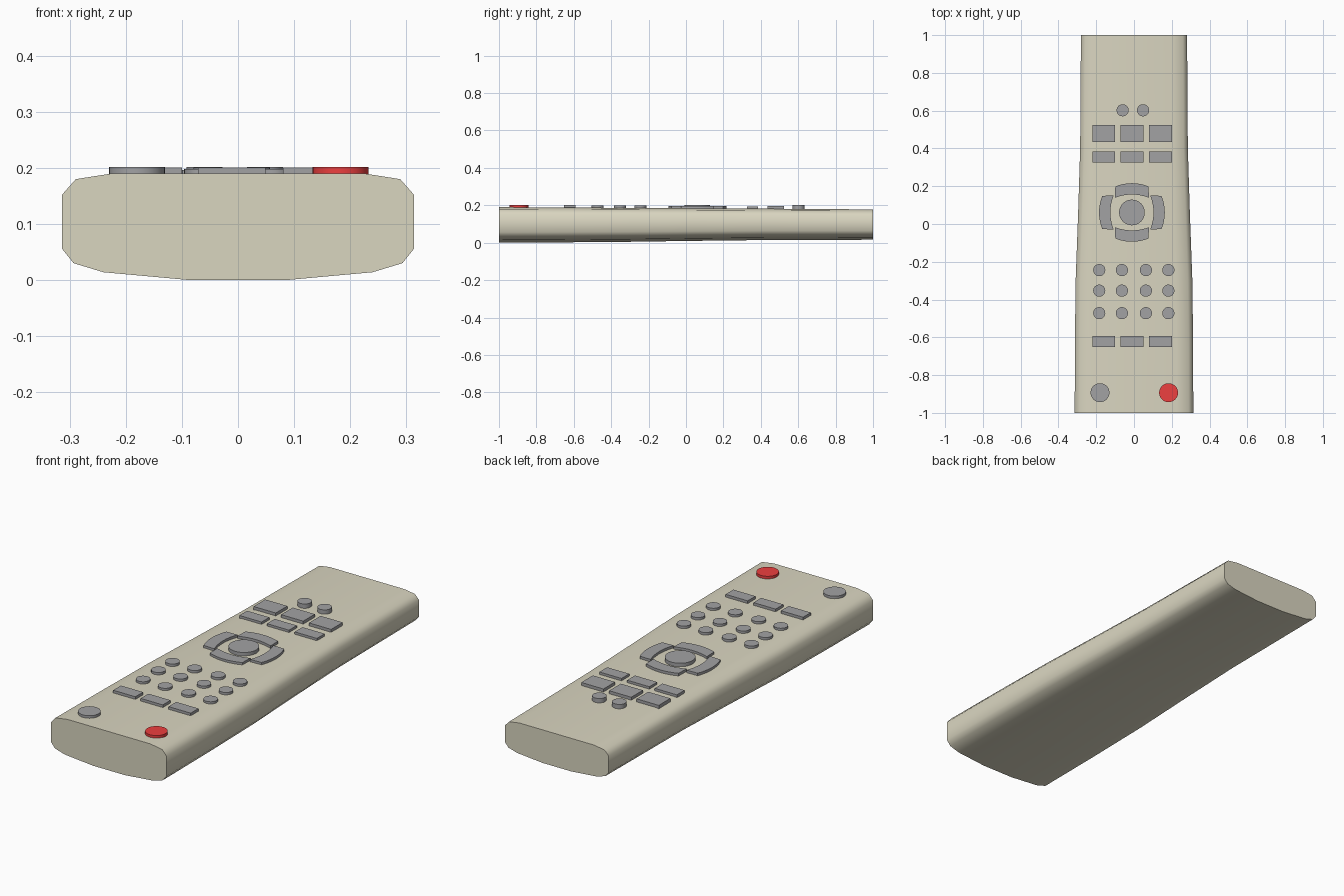
import bpy, bmesh, math

if "Cube" in bpy.data.objects:
    bpy.data.objects.remove(bpy.data.objects["Cube"])


def material(name, rgb):
    m = bpy.data.materials.new(name)
    m.diffuse_color = (*rgb, 1)
    m.use_nodes = True
    m.node_tree.nodes["Principled BSDF"].inputs["Base Color"].default_value = m.diffuse_color
    return m


CASE = material("khaki_plastic", (0.70, 0.67, 0.53))
DARK = material("dark_rubber", (0.36, 0.36, 0.37))
RED = material("red_rubber", (0.85, 0.05, 0.05))


def finish(name, bm, mat, angle=30):
    bmesh.ops.recalc_face_normals(bm, faces=bm.faces)
    me = bpy.data.meshes.new(name)
    bm.to_mesh(me)
    bm.free()
    me.materials.append(mat)
    ob = bpy.data.objects.new(name, me)
    bpy.context.collection.objects.link(ob)
    bpy.ops.object.select_all(action='DESELECT')
    ob.select_set(True)
    bpy.context.view_layer.objects.active = ob
    bpy.ops.object.shade_smooth_by_angle(angle=math.radians(angle))
    return ob


def surface_z(y):
    # height of the gently sloping top face
    return 0.184 - 0.006 * y


def key(name, outline, y, top, mat=DARK):
    # prism sunk slightly into the case
    bm = bmesh.new()
    low = surface_z(y) - 0.01
    f = bm.faces.new([bm.verts.new((px, py, low)) for px, py in outline])
    r = bmesh.ops.extrude_face_region(bm, geom=[f])
    for v in r["geom"]:
        if isinstance(v, bmesh.types.BMVert):
            v.co.z = top
    return finish(name, bm, mat)


def round_key(name, x, y, r, top, mat=DARK):
    n = 32
    pts = [(x + r * math.cos(2 * math.pi * i / n), y + r * math.sin(2 * math.pi * i / n))
           for i in range(n)]
    key(name, pts, y, top, mat)


def bar_key(name, x, y, w, h, top):
    key(name, [(x - w / 2, y - h / 2), (x + w / 2, y - h / 2),
               (x + w / 2, y + h / 2), (x - w / 2, y + h / 2)], y, top)


# case: half cross-section mirrored and lofted along y
half = [(0.086, 0.000), (0.24, 0.014), (0.293, 0.030), (0.314, 0.056),
        (0.314, 0.151), (0.289, 0.179), (0.225, 0.189)]
section = half + [(-x, z) for x, z in reversed(half)]
# y, half width, bottom z, top z
stations = [(-1, 0.314, 0.000, 0.190), (-0.65, 0.313, 0.002, 0.188),
            (-0.3, 0.309, 0.005, 0.186), (0.05, 0.296, 0.010, 0.184),
            (0.4, 0.285, 0.014, 0.182), (1, 0.281, 0.016, 0.178)]
bm = bmesh.new()
rings = []
for y, w, lo, hi in stations:
    rings.append([bm.verts.new((x * w / 0.314, y, lo + z / 0.189 * (hi - lo)))
                  for x, z in section])
n = len(section)
for a, b in zip(rings, rings[1:]):
    for i in range(n):
        j = (i + 1) % n
        bm.faces.new((a[i], a[j], b[j], b[i]))
bm.faces.new(rings[0])
bm.faces.new(rings[-1])
finish("case", bm, CASE, 50)

# small pair near the far end
for i, x in enumerate((-0.06, 0.048)):
    round_key(f"far_button_{i}", x, 0.602, 0.032, 0.202)

# three rows of rectangular keys
for row, (y, h, top) in enumerate(((0.48, 0.09, 0.196), (0.355, 0.06, 0.194),
                                   (-0.622, 0.06, 0.201))):
    for i, x in enumerate((-0.16, -0.011, 0.14)):
        bar_key(f"bar_key_{row}_{i}", x, y, 0.12, h, top)

# navigation pad: centre button and four bowed keys
CX, CY = -0.011, 0.061
round_key("navigation_centre", CX, CY, 0.068, 0.201)
for k in range(4):
    a = k * math.pi / 2
    out = 0.155 if k % 2 == 0 else 0.174
    steps = [-1 + i / 4 for i in range(9)]
    prof = [(0.088 * t, out - 0.017 * t * t) for t in steps]
    prof += [(0.09 * t, out - 0.06 - 0.017 * t * t) for t in reversed(steps)]
    pts = [(CX + u * math.cos(a) - v * math.sin(a), CY + u * math.sin(a) + v * math.cos(a))
           for u, v in prof]
    key(f"navigation_key_{k}", pts, CY, 0.196)

# number pad
for r, y in enumerate((-0.244, -0.353, -0.472)):
    for c, x in enumerate((-0.184, -0.064, 0.063, 0.182)):
        round_key(f"number_key_{r}_{c}", x, y, 0.032, 0.198)

# large buttons at the near end
round_key("mode_button", -0.18, -0.893, 0.05, 0.202)
round_key("power_button", 0.183, -0.893, 0.05, 0.202, RED)
